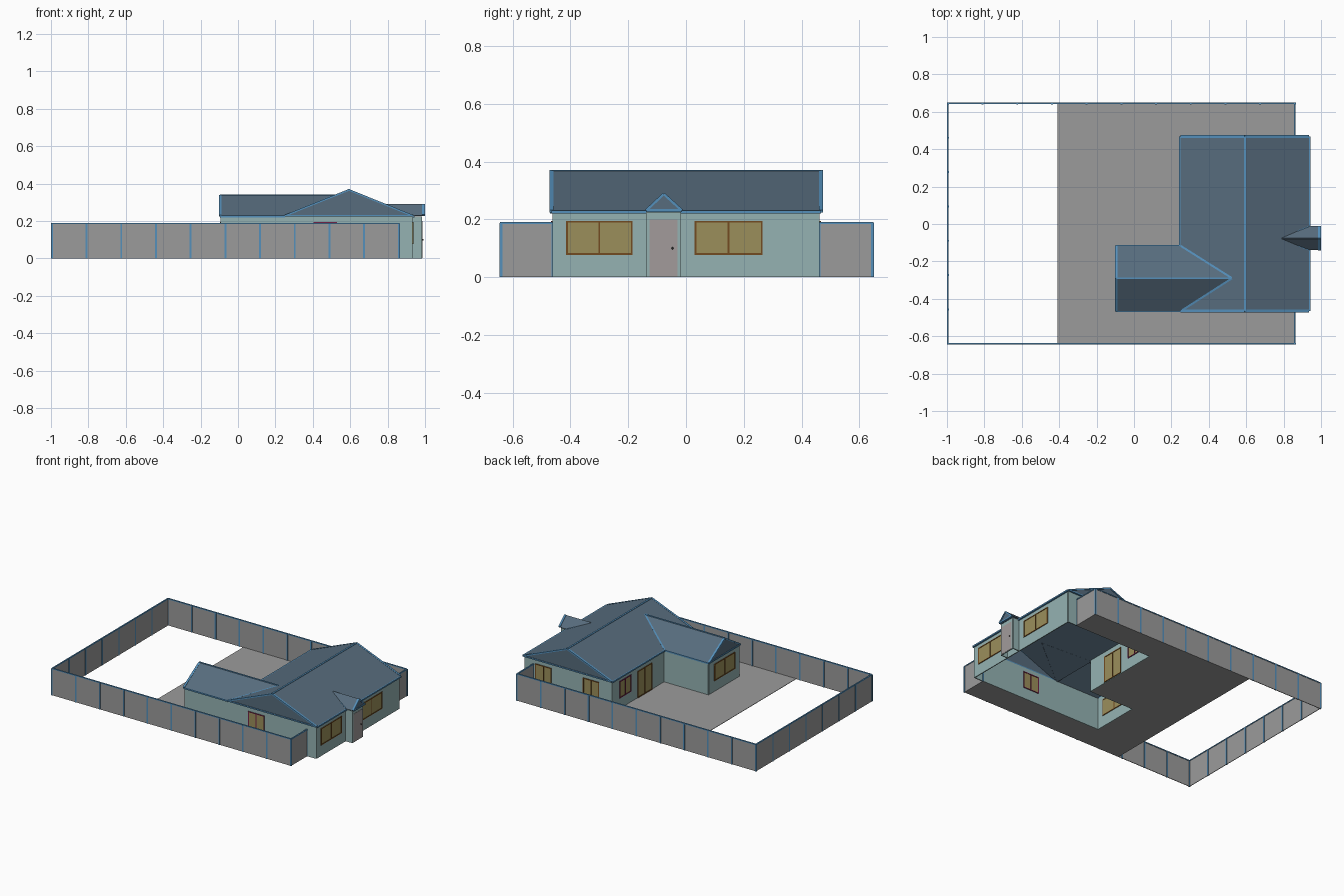
import bpy
from mathutils import Vector

cube = bpy.data.objects.get("Cube")
if cube:
    bpy.data.objects.remove(cube)


def material(name, r, g, b):
    m = bpy.data.materials.new(name)
    m.diffuse_color = (r, g, b, 1)
    m.use_nodes = True
    m.node_tree.nodes["Principled BSDF"].inputs["Base Color"].default_value = (r, g, b, 1)
    return m


GREY = material("concrete grey", 0.33, 0.33, 0.33)
WALL = material("pale green wall", 0.3, 0.45, 0.45)
ROOF = material("slate blue roof", 0.095, 0.15, 0.205)
TRIM = material("blue trim", 0.09, 0.28, 0.5)
GLASS = material("amber glass", 0.33, 0.275, 0.105)
BROWN = material("brown frame", 0.17, 0.07, 0.015)
MAROON = material("maroon frame", 0.16, 0.015, 0.06)
DOOR = material("warm grey door", 0.36, 0.33, 0.33)
DARK = material("dark metal", 0.03, 0.03, 0.03)


def mesh(name, verts, faces, mat):
    me = bpy.data.meshes.new(name)
    me.from_pydata(verts, [], faces)
    me.materials.append(mat)
    ob = bpy.data.objects.new(name, me)
    bpy.context.collection.objects.link(ob)
    return ob


BOX_FACES = [(0, 2, 3, 1), (4, 5, 7, 6), (0, 1, 5, 4), (2, 6, 7, 3), (0, 4, 6, 2), (1, 3, 7, 5)]


def box(name, x, y, z, mat):
    return mesh(name, [(a, b, c) for c in z for b in y for a in x], BOX_FACES, mat)


def bar(name, p, q, mat, w=0.008, h=0.008):
    """Square bar running from p to q."""
    p, q = Vector(p), Vector(q)
    d = (q - p).normalized()
    side = d.cross(Vector((0, 0, 1)))
    side = side.normalized() if side.length > 0.01 else Vector((1, 0, 0))
    up = side.cross(d)
    verts = [e + side * s * w / 2 + up * t * h / 2
             for t in (-1, 1) for e in (p, q) for s in (-1, 1)]
    # order matches box: side, along, up
    return mesh(name, verts, BOX_FACES, mat)


def slab(name, pts, mat, t=0.008):
    """Flat panel with thickness."""
    ob = mesh(name, pts, [tuple(range(len(pts)))], mat)
    mod = ob.modifiers.new("thickness", 'SOLIDIFY')
    mod.thickness = t
    mod.offset = 0
    return ob


def gable(name, a, b, top):
    """Gable infill with a trim board on all three sides."""
    slab(name + "_panel", [a, b, top], ROOF, 0.006)
    for i, (p, q) in enumerate(((a, b), (a, top), (b, top))):
        bar(f"{name}_board_{i}", p, q, TRIM, 0.014, 0.009)


def window(name, axis, c, a, z, frame):
    """Two-pane window set in a wall whose normal is the given axis."""
    def part(n, aa, zz, depth, mat):
        n, cc = name + n, (c - depth / 2, c + depth / 2)
        box(n, *((cc, aa) if axis == 'x' else (aa, cc)), zz, mat)
    w = 0.006
    mid = (a[0] + a[1]) / 2
    part("_glass", a, z, 0.0095, GLASS)
    for i, e in enumerate((a[0], mid - w / 2, a[1] - w)):
        part(f"_upright_{i}", (e, e + w), z, 0.015, frame)
    for i, e in enumerate((z[0], z[1] - w)):
        part(f"_rail_{i}", a, (e, e + w), 0.015, frame)


# Ground, left open beneath the house
X0, X1, Y0, Y1 = -0.09, 0.93, -0.46, 0.46
FX0, FX1, FY0, FY1 = -0.995, 0.86, -0.64, 0.645
MX, WY, EAVE = 0.255, -0.12, 0.225
for i, (x, y) in enumerate([((-0.41, X0), (FY0, FY1)), ((X0, FX1), (FY0, Y0)),
                            ((X0, MX), (WY, FY1)), ((MX, FX1), (Y1, FY1))]):
    box(f"paving_{i}", x, y, (0, 0.003), GREY)

# Fence: panels, top rail and evenly spaced posts
FH = 0.187
runs = [((FX0, FY0), (FX1, FY0), 10), ((FX0, FY1), (FX1, FY1), 10),
        ((FX0, FY0), (FX0, FY1), 7), ((FX1, FY0), (FX1, Y0), 1), ((FX1, Y1), (FX1, FY1), 1)]
for i, (p, q, n) in enumerate(runs):
    p, q = Vector((*p, 0)), Vector((*q, 0))
    mid = Vector((0, 0, FH / 2))
    bar(f"fence_panel_{i}", p + mid, q + mid, GREY, 0.004, FH)
    bar(f"fence_rail_{i}", p + mid * 2, q + mid * 2, TRIM, 0.009, 0.007)
    for k in range(n + 1):
        c = p.lerp(q, k / n)
        box(f"fence_post_{i}_{k}", (c.x - 0.005, c.x + 0.005), (c.y - 0.005, c.y + 0.005),
            (0, FH), TRIM)

# House walls, an L-shaped plan
plan = [(X0, Y0), (X1, Y0), (X1, Y1), (MX, Y1), (MX, WY), (X0, WY)]
for i, p in enumerate(plan):
    q = plan[(i + 1) % len(plan)]
    bar(f"house_wall_{i}", (*p, EAVE / 2), (*q, EAVE / 2), WALL, 0.006, EAVE)

# Windows and sliding door
HIGH = (0.077, 0.195)
window("left_large_window", 'x', X1, (0.03, 0.265), HIGH, BROWN)
window("right_large_window", 'x', X1, (-0.415, -0.185), HIGH, BROWN)
window("wing_window", 'x', X0, (-0.41, -0.18), HIGH, BROWN)
window("sliding_door", 'x', MX, (0.02, 0.18), (0.003, 0.19), BROWN)
window("yard_window", 'x', MX, (0.25, 0.38), HIGH, MAROON)
window("front_window", 'y', Y0, (0.405, 0.53), HIGH, MAROON)
window("back_window_a", 'y', Y1, (0.72, 0.845), HIGH, BROWN)
window("back_window_b", 'y', Y1, (0.35, 0.475), HIGH, BROWN)

# Porch with the entrance door
PX, PY0, PY1, PM = 0.982, -0.135, -0.02, -0.077
for i, y in enumerate((PY0, PY1)):
    bar(f"porch_side_{i}", (X1, y, EAVE / 2), (PX, y, EAVE / 2), WALL, 0.006, EAVE)
bar("porch_front", (PX, PY0, EAVE / 2), (PX, PY1, EAVE / 2), WALL, 0.006, EAVE)
box("entrance_door", (PX - 0.004, PX + 0.005), (-0.126, -0.03), (0.002, 0.2), DOOR)
bpy.ops.mesh.primitive_uv_sphere_add(segments=10, ring_count=6, radius=0.004,
                                     location=(PX + 0.007, -0.047, 0.1))
knob = bpy.context.object
knob.name = "door_knob"
knob.data.materials.append(DARK)
bpy.ops.object.shade_smooth()

# Main roof: two slopes, ridge cap, gutters and gables
RX, RZ, RY0, RY1 = 0.593, 0.366, -0.465, 0.468
for side, ex in (("west", 0.247), ("east", 0.938)):
    slab(f"main_roof_{side}", [(ex, RY0, EAVE), (ex, RY1, EAVE), (RX, RY1, RZ), (RX, RY0, RZ)], ROOF)
    gy = WY if side == "west" else RY0
    bar(f"main_gutter_{side}", (ex, gy, EAVE), (ex, RY1, EAVE), TRIM, 0.012, 0.01)
bar("main_ridge", (RX, RY0, RZ + 0.002), (RX, RY1, RZ + 0.002), TRIM, 0.012, 0.006)
for side, y in (("front", RY0), ("back", RY1)):
    gable(f"main_gable_{side}", (0.25, y, EAVE + 0.003), (0.935, y, EAVE + 0.003), (RX, y, RZ))

# Wing roof running into the main slope
WX, WM, WZ, VX = -0.095, -0.29, 0.336, 0.523
for side, y in (("back", -0.118), ("front", RY0)):
    slab(f"wing_roof_{side}", [(WX, y, EAVE), (0.25, y, EAVE), (VX, WM, WZ), (WX, WM, WZ)], ROOF)
    bar(f"wing_gutter_{side}", (WX, y, EAVE), (0.25, y, EAVE), TRIM, 0.012, 0.01)
    bar(f"wing_valley_{side}", (0.25, y, EAVE + 0.004), (VX, WM, WZ + 0.004), TRIM, 0.012, 0.006)
bar("wing_ridge", (WX, WM, WZ + 0.002), (VX, WM, WZ + 0.002), TRIM, 0.01, 0.006)
gable("wing_gable", (WX, RY0, EAVE + 0.003), (WX, -0.118, EAVE + 0.003), (WX, WM, WZ))

# Porch roof
PE, PZ, PV = 0.992, 0.288, 0.775
for side, y in (("right", -0.138), ("left", -0.014)):
    slab(f"porch_roof_{side}", [(PE, y, EAVE + 0.003), (0.935, y, EAVE + 0.003), (PV, PM, PZ), (PE, PM, PZ)], ROOF, 0.006)
    bar(f"porch_valley_{side}", (0.935, y, EAVE + 0.006), (PV, PM, PZ + 0.002), TRIM, 0.006, 0.004)
gable("porch_gable", (PE, -0.138, EAVE + 0.006), (PE, -0.014, EAVE + 0.006), (PE, PM, PZ))
